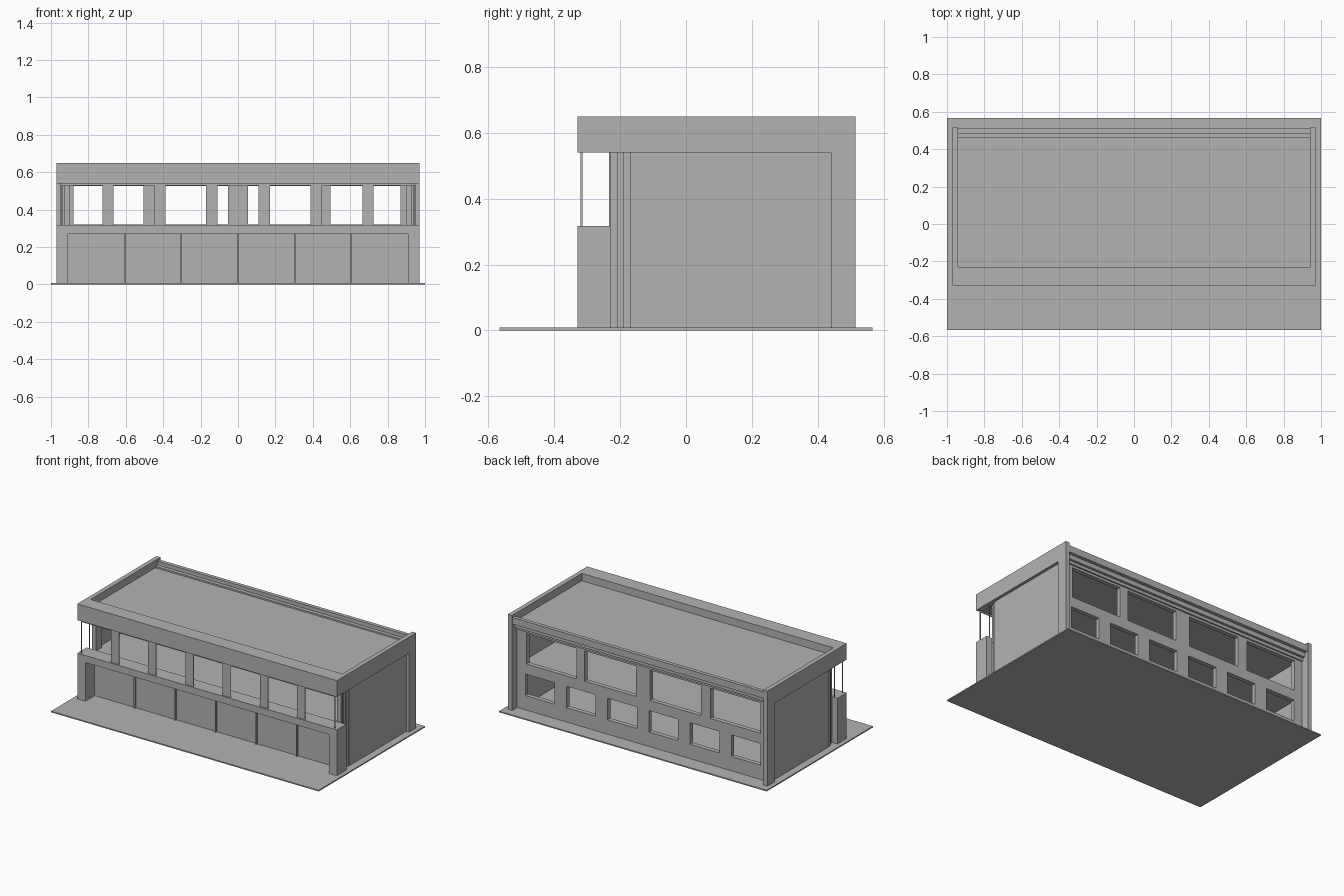
import bpy
import bmesh
from mathutils import Matrix, Vector

cube = bpy.data.objects.get("Cube")
if cube:
    bpy.data.objects.remove(cube, do_unlink=True)

gray = bpy.data.materials.new("plain gray")
gray.use_nodes = True
gray.diffuse_color = (0.45, 0.45, 0.45, 1)
gray.node_tree.nodes["Principled BSDF"].inputs["Base Color"].default_value = gray.diffuse_color


def boxes(name, spans):
    """One object made of boxes, each given as x, y and z ranges."""
    bm = bmesh.new()
    for span in spans:
        size = [b - a for a, b in span]
        mid = Vector([(a + b) / 2 for a, b in span])
        bmesh.ops.create_cube(bm, size=1, matrix=Matrix.Translation(mid) @ Matrix.Diagonal((*size, 1)))
    mesh = bpy.data.meshes.new(name)
    bm.to_mesh(mesh)
    bm.free()
    mesh.materials.append(gray)
    obj = bpy.data.objects.new(name, mesh)
    bpy.context.collection.objects.link(obj)
    return obj


def both_sides(x, y, z):
    """The same box on the left and on the right."""
    return [(x, y, z), ((-x[1], -x[0]), y, z)]


def wall_row(openings, x_end, y, z, sill, head):
    """Wall strip along x, filled around a row of openings."""
    edges = [-x_end] + [e for pair in sorted(openings) for e in pair] + [x_end]
    piers = [((a, b), y, (sill, head)) for a, b in zip(edges[::2], edges[1::2])]
    full = (-x_end, x_end)
    return piers + [(full, y, (z[0], sill)), (full, y, (head, z[1]))]


G = 0.008          # top of the ground slab
W = 0.97           # half width of the building
FRONT, SET, BACK = -0.33, -0.23, 0.515

boxes("ground_slab", [((-1, 1), (-0.567, 0.567), (0, G))])

# Roof slab and parapet
boxes("roof_slab", [((-W, W), (FRONT, 0.47), (0.54, 0.6))])
boxes("front_parapet", [((-W, W), (FRONT, SET), (0.6, 0.65))])
boxes("side_parapets", both_sides((0.94, W), (SET, BACK), (0.54, 0.65)))
boxes("back_fascia", [((-0.94, 0.94), (0.485, 0.51), (0.59, 0.635)),
                      ((-0.94, 0.94), (0.46, 0.487), (0.56, 0.61))])

# Side walls, back corner posts and the ribs by the front
boxes("back_corner_posts", both_sides((0.91, W), (0.44, 0.46), (G, 0.54))
      + both_sides((0.94, W), (0.46, BACK), (G, 0.54)))
boxes("side_walls", both_sides((0.92, 0.95), (-0.17, 0.44), (G, 0.54)))
boxes("side_ribs", [b for i in range(3) for b in both_sides(
    (0.9, 0.945 - 0.008 * i), (-0.19 - 0.02 * i, -0.17 - 0.02 * i), (G, 0.54))])

# Back wall with two rows of windows
upper = [(-0.88, -0.505), (-0.435, -0.053), (0.053, 0.435), (0.495, 0.87)]
lower = [(c - 0.109, c + 0.109) for c in [(i - 2.5) * 0.308 for i in range(6)]]
back_y = (0.43, 0.46)
boxes("back_wall_upper", wall_row(upper, 0.94, back_y, (0.29, 0.56), 0.32, 0.525))
boxes("back_wall_lower", wall_row(lower, 0.94, back_y, (G, 0.29), 0.105, 0.25))

# Floor between the storeys
boxes("upper_floor", [((-0.93, 0.93), (SET, 0.44), (0.28, 0.312))])

# Ground floor front, set back between end piers under a beam
boxes("front_beam", [((-W, W), (FRONT, SET), (0.27, 0.317))])
boxes("front_end_piers", both_sides((0.91, W), (FRONT, SET), (G, 0.27)))
boxes("shop_wall", [((-0.91, 0.91), (SET, SET + 0.02), (G, 0.28))])
boxes("shop_wall_fins", [((x - 0.004, x + 0.004), (SET - 0.012, SET), (G, 0.27))
                         for x in [(i - 2) * 0.303 for i in range(5)]])

# Thin window piers and corner rods of the upper front
boxes("window_piers", [b for c in (0.14, 0.418, 0.695) for b in both_sides(
    (c - 0.03, c + 0.03), (-0.32, -0.315), (0.317, 0.54))])
boxes("corner_rods", both_sides((0.945, 0.951), (-0.32, -0.315), (0.317, 0.54))
      + both_sides((0.945, 0.949), (SET - 0.004, SET), (0.317, 0.54)))
boxes("window_head_rail", [((-0.95, 0.95), (-0.32, -0.315), (0.53, 0.54))])
